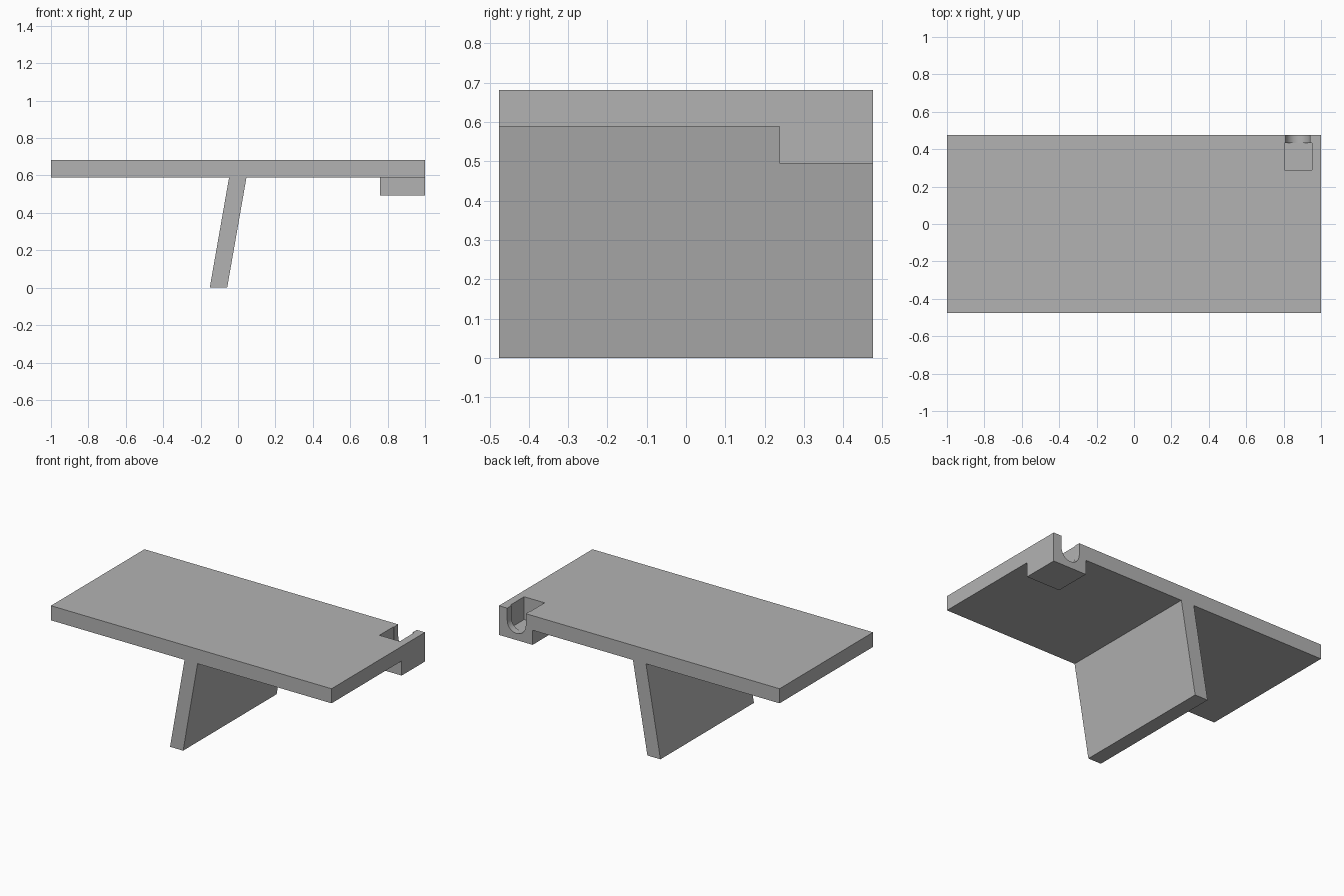
import bpy
import bmesh
import math
from mathutils import Vector

cube = bpy.data.objects.get("Cube")
if cube:
    bpy.data.objects.remove(cube, do_unlink=True)

# One flat grey for the whole model
grey = bpy.data.materials.new("plain grey")
grey.use_nodes = True
colour = (0.45, 0.45, 0.45, 1)
grey.diffuse_color = colour
grey.node_tree.nodes["Principled BSDF"].inputs["Base Color"].default_value = colour

BACK = 0.476
TOP, UNDER, BLOCK_BASE = 0.682, 0.588, 0.494


def prism(name, profile, y0, y1):
    """Extrude an x-z outline along y."""
    bm = bmesh.new()
    face = bm.faces.new([bm.verts.new((x, y0, z)) for x, z in profile])
    ext = bmesh.ops.extrude_face_region(bm, geom=[face])["geom"]
    verts = [v for v in ext if isinstance(v, bmesh.types.BMVert)]
    bmesh.ops.translate(bm, vec=Vector((0, y1 - y0, 0)), verts=verts)
    bmesh.ops.recalc_face_normals(bm, faces=bm.faces)
    mesh = bpy.data.meshes.new(name)
    bm.to_mesh(mesh)
    bm.free()
    mesh.materials.append(grey)
    obj = bpy.data.objects.new(name, mesh)
    bpy.context.collection.objects.link(obj)
    return obj


def box(name, x0, x1, y0, y1, z0, z1):
    return prism(name, [(x0, z0), (x1, z0), (x1, z1), (x0, z1)], y0, y1)


def combine(target, other, operation):
    """Apply a boolean and discard the helper."""
    mod = target.modifiers.new(operation.lower(), "BOOLEAN")
    mod.operation = operation
    mod.solver = "EXACT"
    mod.object = other
    bpy.context.view_layer.objects.active = target
    bpy.ops.object.modifier_apply(modifier=mod.name)
    bpy.data.objects.remove(other, do_unlink=True)


# Flat deck with its slanted leg, as one section
deck = prism("deck_and_leg", [
    (-1, TOP), (-1, UNDER), (-0.048, UNDER), (-0.151, 0),
    (-0.058, 0), (0.045, UNDER), (1, UNDER), (1, TOP)], -BACK, BACK)

# Thickened corner block
combine(deck, box("corner_block", 0.76, 1, 0.238, BACK, BLOCK_BASE, TOP), "UNION")

# Square pocket sunk into the corner
combine(deck, box("pocket_cutter", 0.805, 0.951, 0.29, 0.433, 0.535, 0.8), "DIFFERENCE")

# Round-bottomed slot from the pocket through the back wall
cx, r, cz = 0.875, 0.066, 0.603
arc = [(cx + r * math.cos(a), cz + r * math.sin(a))
       for a in (math.pi * (1 + i / 24) for i in range(25))]
combine(deck, prism("slot_cutter", [(cx - r, 0.8)] + arc + [(cx + r, 0.8)], 0.4, 0.6),
        "DIFFERENCE")

# Smooth only the slot's curve
bpy.ops.object.select_all(action="DESELECT")
deck.select_set(True)
bpy.context.view_layer.objects.active = deck
bpy.ops.object.shade_smooth_by_angle(angle=math.radians(25))
